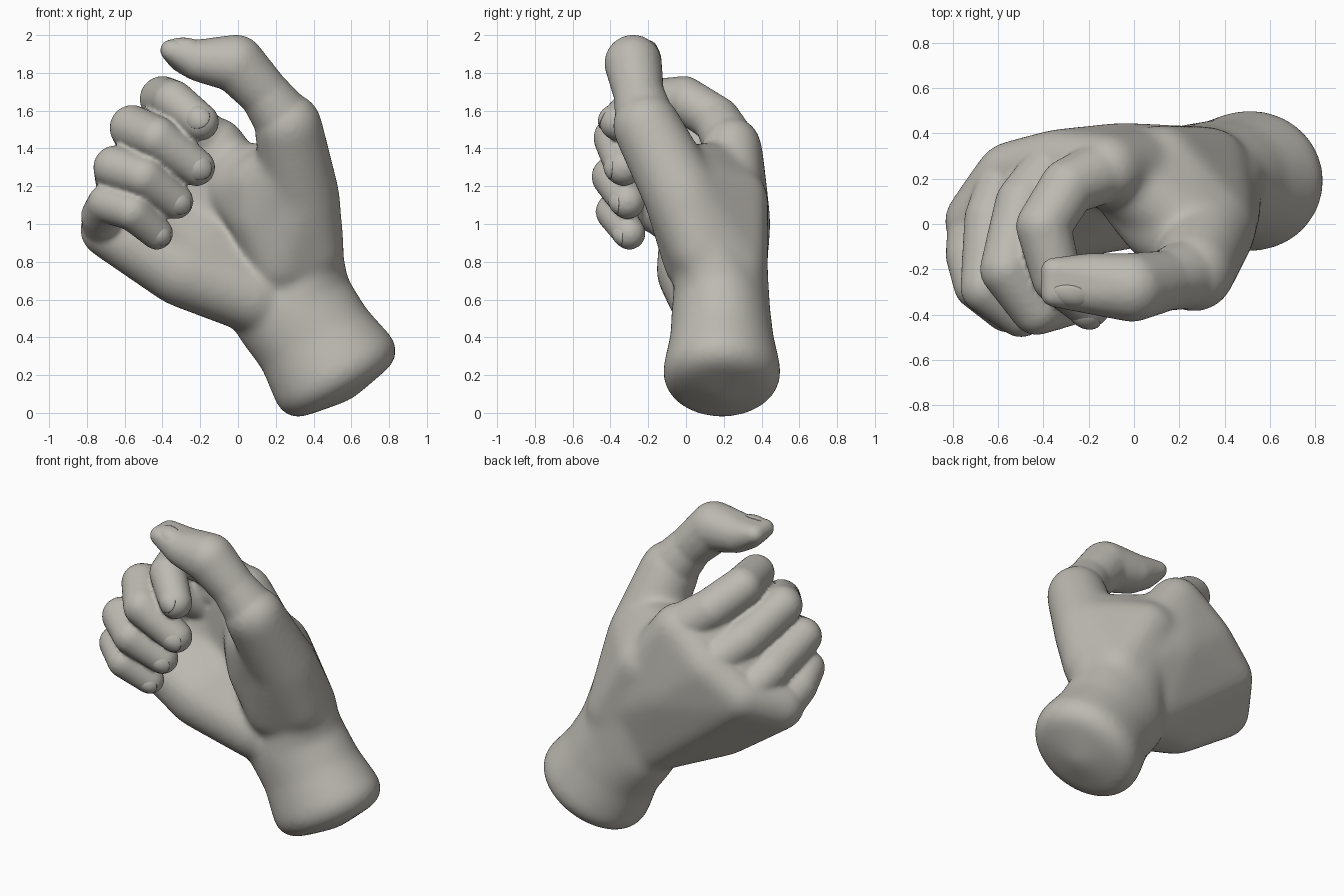
import bpy, bmesh, math
from mathutils import Vector

if "Cube" in bpy.data.objects:
    bpy.data.objects.remove(bpy.data.objects["Cube"])

clay = bpy.data.materials.new("warm grey clay")
clay.diffuse_color = (0.51, 0.49, 0.445, 1)
clay.use_nodes = True
clay.node_tree.nodes["Principled BSDF"].inputs["Base Color"].default_value = clay.diffuse_color

# unit sphere directions used for all rounded hulls
tmp = bmesh.new()
bmesh.ops.create_icosphere(tmp, subdivisions=3, radius=1)
DIRS = [v.co.copy() for v in tmp.verts]
tmp.free()
body = bmesh.new()


def hull(*balls):
    """Add the rounded convex skin around balls (x, y, z, radius)."""
    b = bmesh.new()
    for x, y, z, r in balls:
        for d in DIRS:
            b.verts.new(Vector((x, y, z)) + d * r)
    res = bmesh.ops.convex_hull(b, input=b.verts)
    junk = {g for k in ("geom_interior", "geom_unused") for g in res[k]
            if isinstance(g, bmesh.types.BMVert)}
    bmesh.ops.delete(b, geom=list(junk), context='VERTS')
    bmesh.ops.recalc_face_normals(b, faces=b.faces)
    me = bpy.data.meshes.new("piece")
    b.to_mesh(me)
    b.free()
    body.from_mesh(me)
    bpy.data.meshes.remove(me)


def chain(balls):
    for a, b in zip(balls, balls[1:]):
        hull(a, b)


def between(a, b, t, r):
    return tuple(p + (q - p) * t for p, q in zip(a[:3], b[:3])) + (r,)


def ring(cx, cy, cz, a, b, r, n=24):
    """Oval of balls across the tilted forearm axis."""
    out = []
    for i in range(n):
        t = 2 * math.pi * i / n
        u = a * math.cos(t)
        out.append((cx + u * 0.87, cy + b * math.sin(t), cz + u * 0.5, r))
    return out


def fused(name, iterations, inflate):
    """Object from the collected hulls, fused into one skin and softened."""
    me = bpy.data.meshes.new(name)
    body.to_mesh(me)
    body.clear()
    me.materials.append(clay)
    ob = bpy.data.objects.new(name, me)
    bpy.context.collection.objects.link(ob)
    rm = ob.modifiers.new("fuse", 'REMESH')
    rm.mode = 'VOXEL'
    rm.voxel_size = 0.014
    rm.use_smooth_shade = True
    sm = ob.modifiers.new("soften", 'SMOOTH')
    sm.factor = 0.5
    sm.iterations = iterations
    if inflate:
        dp = ob.modifiers.new("inflate", 'DISPLACE')
        dp.strength = inflate
        dp.mid_level = 0
    return ob


# wrist stump
end, middle = ring(.517, .19, .212, .235, .195, .10), ring(.405, .19, .39, .235, .19, .065)
neck = ring(.29, .185, .56, .245, .175, .065)
hull(*end, *middle, (.53, .19, .19, .12))
hull(*middle, *neck)
hull(*neck, (.385, .12, .85, .15), (.2, .25, .85, .16), (.08, .17, .66, .16))

# fingers: knuckle, mid phalanx, middle joint, end joint, tip
fingers = {
    "index": [(-.12, .24, 1.41, .142), (-.29, .165, 1.55, .124), (-.40, -.01, 1.662, .12),
              (-.34, -.24, 1.65, .11), (-.20, -.36, 1.54, .098)],
    "middle": [(-.34, .27, 1.23, .13), (-.49, .09, 1.38, .122), (-.56, -.20, 1.51, .119),
               (-.43, -.375, 1.455, .114), (-.22, -.33, 1.30, .098)],
    "ring": [(-.55, .215, 1.07, .13), (-.63, .02, 1.19, .118), (-.65, -.28, 1.30, .115),
             (-.50, -.39, 1.25, .109), (-.33, -.31, 1.12, .093)],
    "little": [(-.69, .01, .97, .132), (-.725, -.14, 1.045, .105), (-.69, -.27, 1.11, .105),
               (-.56, -.38, 1.065, .098), (-.43, -.30, .95, .085)],
}
idx, mid, rng, lit = (f[0] for f in fingers.values())

# back of the hand and palm
w1, w2 = (.33, .25, .76, .16), (.08, .20, .60, .16)
heel = (-.30, .03, .75, .17)
back = (-.05, .28, 1.0, .15)
hull(w1, w2, idx, mid, back)
hull(w1, w2, mid, rng, back)
hull(w2, heel, rng, back)
hull(w2, (.08, .09, .61, .165), heel, back)
hull(heel, rng, lit, (-.4, .18, .95, .15))

# ball of the thumb and the web to the index finger
cmc, met = (.39, .08, .86, .155), (.335, -.02, 1.15, .185)
mcp = (.265, -.21, 1.52, .162)
ball = (.13, .03, 1.05, .17)
hull(w1, cmc, met, (.12, .26, 1.12, .16))
hull(cmc, met, ball, (.23, .06, .80, .16))
hull(met, mcp)
hull(met, ball, (.24, -.08, 1.28, .15), (.11, -.01, 1.21, .145), (.0, .12, 1.17, .14))
hull((.30, -.04, 1.25, .15), (.12, .04, 1.24, .135), (-.04, .19, 1.29, .13), (.12, .26, 1.12, .15),
     (.0, .12, 1.17, .14))

# bake the softly rounded palm, then fuse the digits onto it
palm = fused("palm", 60, 0.019)
baked = bpy.data.meshes.new_from_object(palm.evaluated_get(bpy.context.evaluated_depsgraph_get()))
bpy.data.objects.remove(palm)
body.from_mesh(baked)
bpy.data.meshes.remove(baked)

for f in fingers.values():
    chain(f)

# webs between neighbouring fingers
rows = list(fingers.values())
for f, g in zip(rows, rows[1:]):
    hull(between(f[0], f[1], .0, .09), between(f[0], f[1], .8, .07),
         between(g[0], g[1], .0, .09), between(g[0], g[1], .8, .07))

# thumb
chain([(.32, -.08, 1.3, .15), mcp, (.14, -.25, 1.69, .132), (-.01, -.28, 1.85, .151)])
pad = [(-.2, -.285, 1.865, .11), (-.2, -.24, 1.865, .11)]
hull((-.01, -.28, 1.85, .151), *pad)
hull(*pad, (-.355, -.31, 1.92, .055), (-.355, -.205, 1.92, .055), (-.29, -.25, 1.88, .08))

hand = fused("hand", 6, 0.002)


def nail(name, pos, along, normal, length, width):
    """Thin curved shield lying on a fingertip."""
    n = Vector(normal).normalized()
    a = Vector(along)
    a = (a - n * a.dot(n)).normalized()
    s = n.cross(a)
    b = bmesh.new()
    bmesh.ops.create_uvsphere(b, u_segments=24, v_segments=12, radius=1)
    for v in b.verts:
        x, y, z = v.co
        v.co = Vector(pos) + a * x * length + s * y * width + n * (z * .01 - .026 * y * y - .018 * x * x)
    bmesh.ops.recalc_face_normals(b, faces=b.faces)
    m = bpy.data.meshes.new(name)
    b.to_mesh(m)
    b.free()
    m.materials.append(clay)
    m.polygons.foreach_set("use_smooth", [True] * len(m.polygons))
    bpy.context.collection.objects.link(bpy.data.objects.new(name, m))


# finger nails
for name, f in fingers.items():
    joint, tip = Vector(f[-2][:3]), Vector(f[-1][:3])
    r = f[-1][3]
    along = (tip - joint).normalized()
    n = Vector((.25, -1, -.05))
    n = (n - along * n.dot(along) * .8).normalized()
    nail(name + "_nail", tip + n * r * .985, along, n, r * .7, r * .66)

# thumb nail
nail("thumb_nail", (-.285, -.337, 1.962), (-1, .05, .25), (-.05, -.6, .75), .095, .065)
